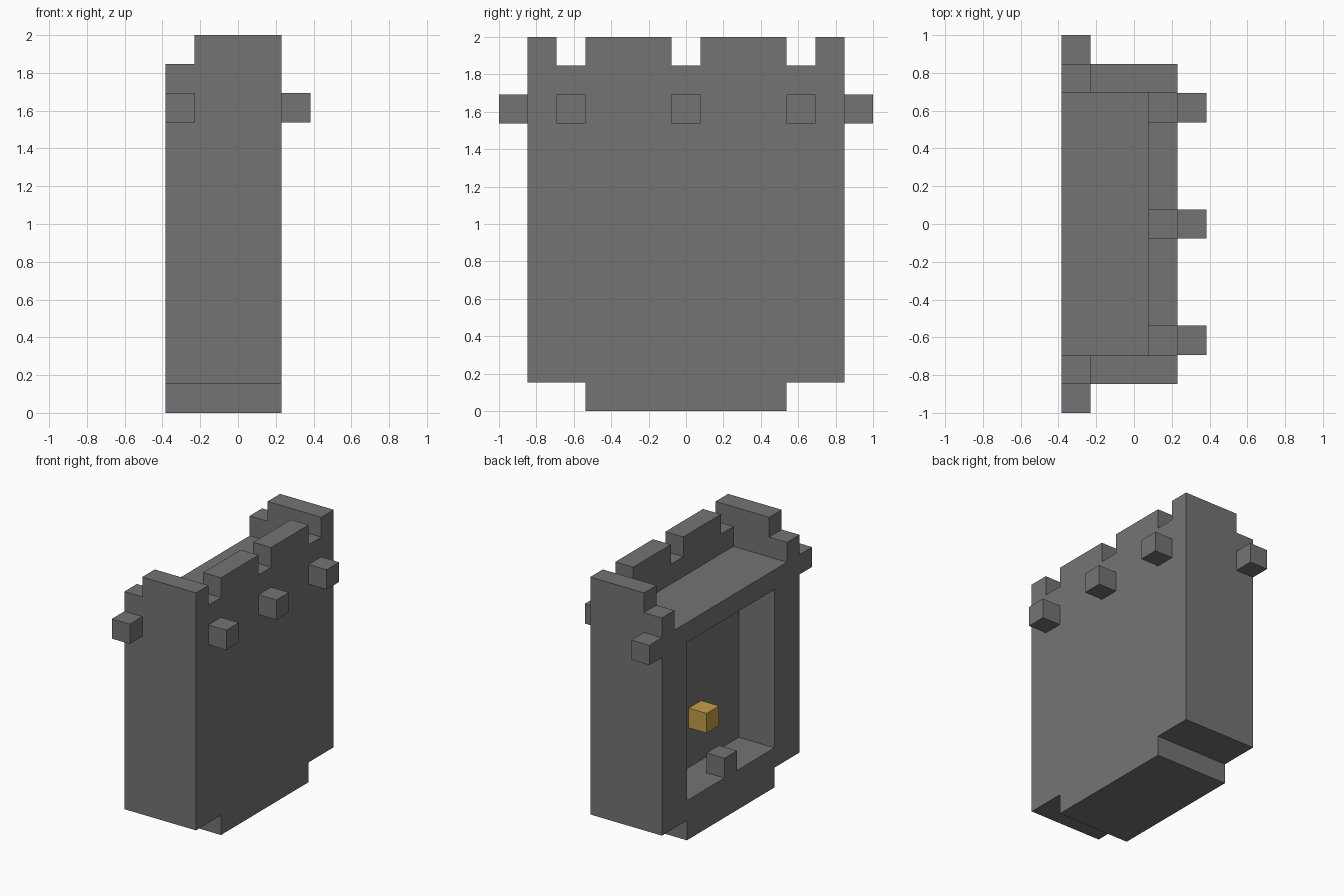
import bpy
import bmesh
from mathutils import Vector

cube = bpy.data.objects.get("Cube")
if cube:
    bpy.data.objects.remove(cube, do_unlink=True)

U = 2 / 13  # one block; all sizes below are counted in blocks


def material(name, rgb):
    mat = bpy.data.materials.new(name)
    mat.use_nodes = True
    mat.diffuse_color = (*rgb, 1)
    bsdf = mat.node_tree.nodes["Principled BSDF"]
    bsdf.inputs["Base Color"].default_value = (*rgb, 1)
    bsdf.inputs["Roughness"].default_value = 0.9
    return mat


stone = material("grey stone", (0.175, 0.175, 0.175))
gold = material("gold", (0.56, 0.34, 0.062))


def prism(name, outline, x0, x1, mat):
    """Extrude a closed (y, z) outline from x0 to x1."""
    bm = bmesh.new()
    face = bm.faces.new([bm.verts.new(Vector((x0, y, z)) * U) for y, z in outline])
    side = bmesh.ops.extrude_face_region(bm, geom=[face])["geom"]
    moved = [v for v in side if isinstance(v, bmesh.types.BMVert)]
    bmesh.ops.translate(bm, verts=moved, vec=((x1 - x0) * U, 0, 0))
    bmesh.ops.recalc_face_normals(bm, faces=bm.faces)
    mesh = bpy.data.meshes.new(name)
    bm.to_mesh(mesh)
    bm.free()
    mesh.materials.append(mat)
    obj = bpy.data.objects.new(name, mesh)
    bpy.context.collection.objects.link(obj)
    return obj


def box(name, x, y, z, mat=stone):
    outline = [(y[0], z[0]), (y[1], z[0]), (y[1], z[1]), (y[0], z[1])]
    return prism(name, outline, x[0], x[1], mat)


def carve(target, x, y, z):
    cutter = box("cutter", x, y, z)
    cutter.hide_render = True
    mod = target.modifiers.new("carve", "BOOLEAN")
    mod.operation = "DIFFERENCE"
    mod.solver = "EXACT"
    mod.object = cutter
    bpy.context.view_layer.objects.active = target
    bpy.ops.object.modifier_apply(modifier=mod.name)
    bpy.data.objects.remove(cutter, do_unlink=True)


# Tower body: half outline with battlement notches, mirrored across y
half = [(3.5, 0), (3.5, 1), (5.5, 1), (5.5, 13), (4.5, 13), (4.5, 12),
        (3.5, 12), (3.5, 13), (0.5, 13), (0.5, 12)]
tower = prism("tower_body", half + [(-y, z) for y, z in reversed(half)],
              -2.5, 1.5, stone)

# Roof deck behind the parapet, arched-through recess, and stepped wall ends
carve(tower, (-4, 0.5), (-4.5, 4.5), (11, 15))
carve(tower, (-4, -0.5), (-3.5, 3.5), (2, 10))
carve(tower, (-4, -1.5), (-7, 7), (12, 15))

# Projecting blocks along the wall
for label, y in (("front", -4), ("middle", 0), ("back", 4)):
    box(f"wall_block_{label}", (1.5, 2.5), (y - 0.5, y + 0.5), (10, 11))

# Projecting blocks on the two ends
for label, y in (("front", -6), ("back", 6)):
    box(f"end_block_{label}", (-2.5, -1.5), (y - 0.5, y + 0.5), (10, 11))

# Step and gold block inside the recess
box("recess_step", (-2.5, -1.5), (-0.5, 0.5), (2, 3))
box("gold_block", (-1.5, -0.5), (-0.5, 0.5), (4, 5), gold)
